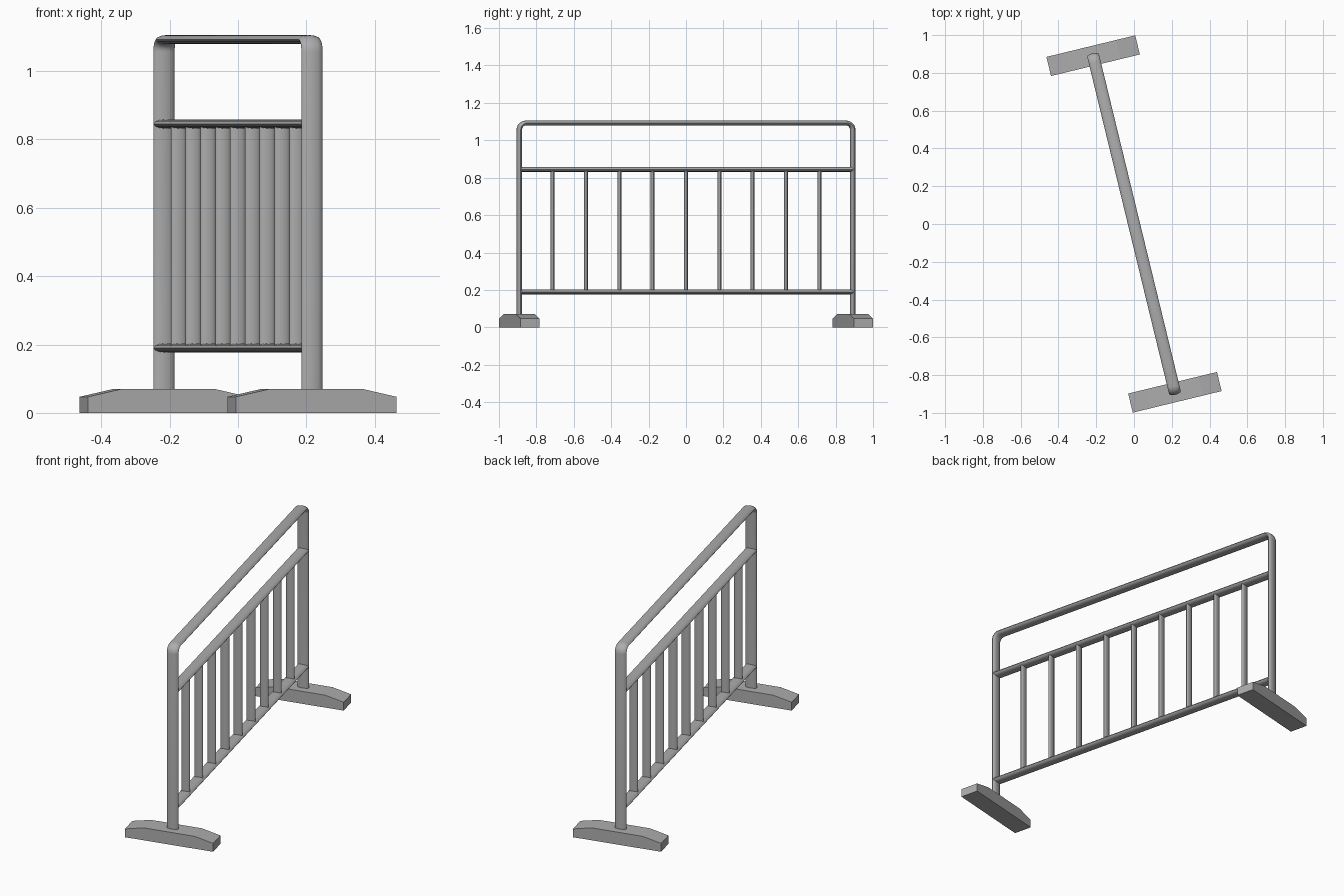
import bpy, bmesh, math
from mathutils import Matrix

cube = bpy.data.objects.get("Cube")
if cube:
    bpy.data.objects.remove(cube, do_unlink=True)

TURN = Matrix.Rotation(math.radians(13.65), 4, 'Z')
FLATTEN = Matrix.Diagonal((2.42, 1, 1, 1))   # tubes are wide ovals across the barrier
HALF = 0.917                                 # post distance from the middle
TOP, MID, LOW = 1.092, 0.845, 0.19           # rail heights

grey = bpy.data.materials.new("grey_metal")
grey.use_nodes = True
grey.diffuse_color = (0.42, 0.42, 0.42, 1)
grey.node_tree.nodes["Principled BSDF"].inputs["Base Color"].default_value = (0.42, 0.42, 0.42, 1)


def tube(name, path, radius):
    """Sweep an oval tube along (y, z) points, then turn it into place."""
    curve = bpy.data.curves.new(name, 'CURVE')
    curve.dimensions = '3D'
    curve.bevel_depth = radius
    curve.bevel_resolution = 4
    curve.use_fill_caps = True
    spline = curve.splines.new('POLY')
    spline.points.add(len(path) - 1)
    for point, (y, z) in zip(spline.points, path):
        point.co = (0, y, z, 1)
    ob = bpy.data.objects.new(name, curve)
    bpy.context.collection.objects.link(ob)
    bpy.ops.object.select_all(action='DESELECT')
    ob.select_set(True)
    bpy.context.view_layer.objects.active = ob
    bpy.ops.object.convert(target='MESH')
    ob = bpy.context.object
    ob.data.transform(TURN @ FLATTEN)
    ob.data.materials.clear()
    ob.data.materials.append(grey)
    bpy.ops.object.shade_smooth_by_angle(angle=math.radians(40))


def foot(name, y):
    """Extrude a low block with sloping ends across the barrier."""
    profile = [(-0.242, 0), (0.242, 0), (0.242, 0.047),
               (0.14, 0.07), (-0.14, 0.07), (-0.242, 0.047)]
    bm = bmesh.new()
    face = bm.faces.new([bm.verts.new((x, y - 0.052, z)) for x, z in profile])
    side = bmesh.ops.extrude_face_region(bm, geom=[face])
    moved = [v for v in side["geom"] if isinstance(v, bmesh.types.BMVert)]
    bmesh.ops.translate(bm, verts=moved, vec=(0, 0.104, 0))
    bmesh.ops.recalc_face_normals(bm, faces=bm.faces)
    bm.transform(TURN)
    mesh = bpy.data.meshes.new(name)
    bm.to_mesh(mesh)
    bm.free()
    mesh.materials.append(grey)
    bpy.context.collection.objects.link(bpy.data.objects.new(name, mesh))


# Outer frame: two posts and the top rail in one bent tube
BEND = 0.035
arc = [(HALF - BEND + BEND * math.cos(a), TOP - BEND + BEND * math.sin(a))
       for a in (math.radians(15 * i) for i in range(7))]
right_half = [(HALF, 0.04)] + arc
tube("outer_frame", right_half + [(-y, z) for y, z in reversed(right_half)], 0.0132)

# Cross rails
for name, z in (("middle_rail", MID), ("lower_rail", LOW)):
    tube(name, [(-HALF, z), (HALF, z)], 0.0132)

# Upright bars, evenly spaced between the posts
for i in range(1, 10):
    y = -HALF + i * HALF / 5
    tube(f"upright_bar_{i}", [(y, LOW), (y, MID)], 0.0098)

# Feet
foot("front_foot", -HALF)
foot("back_foot", HALF)
